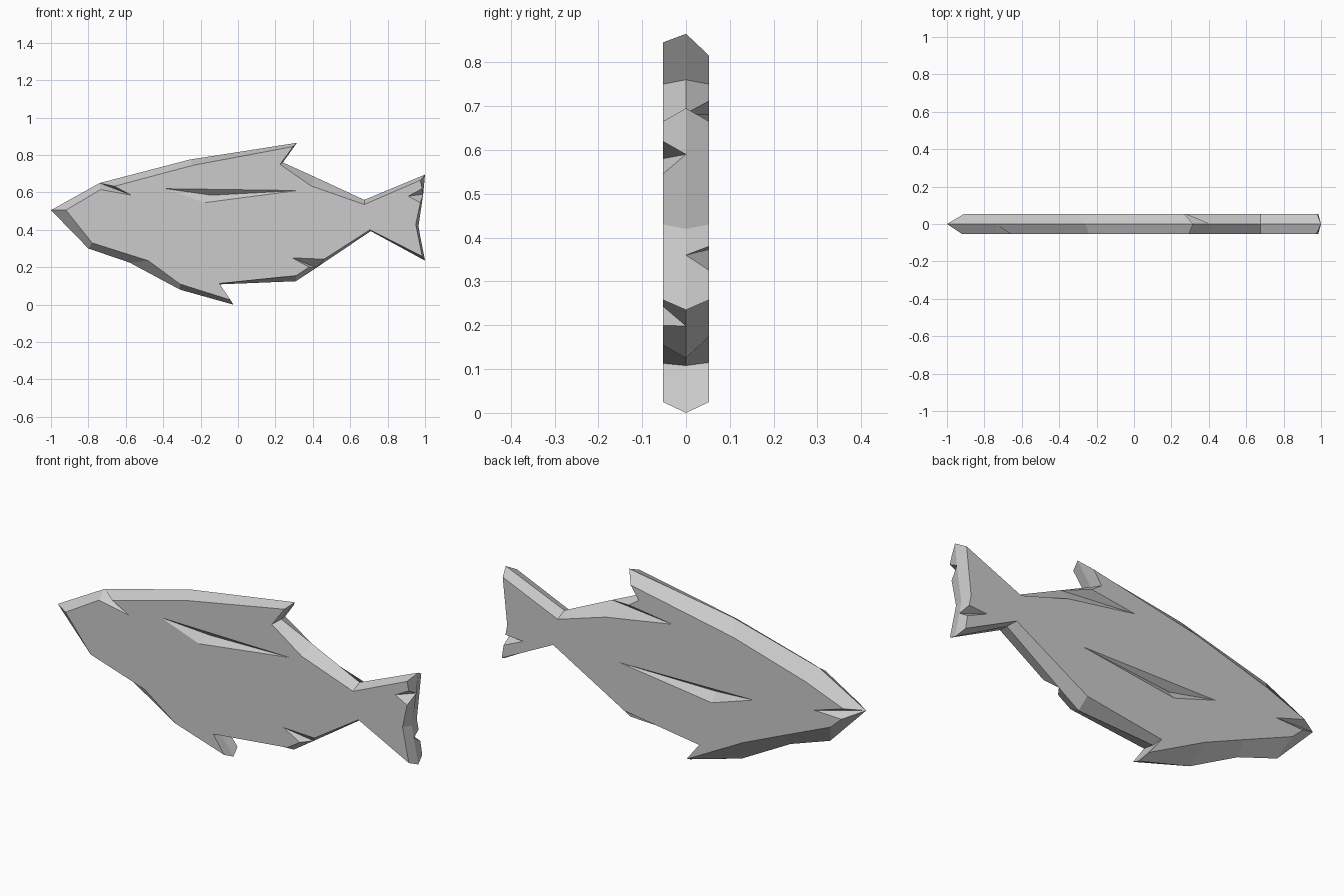
import bpy, bmesh
from mathutils import Vector

cube = bpy.data.objects.get("Cube")
if cube:
    bpy.data.objects.remove(cube, do_unlink=True)

HALF = 0.053

# Centre ridge of the body as (x, z), clockwise from the nose
RIDGE = [(-1, .505), (-.74, .65), (-.26, .775), (.315, .865), (.24, .76),
         (.41, .683), (.675, .56), (1, .695), (.99, .59), (.965, .42),
         (.975, .36), (1, .235), (.71, .393), (.42, .198), (.31, .125),
         (-.105, .108), (-.025, 0), (-.31, .08), (-.58, .225), (-.8, .3)]

# Flat side outlines as (x, z, ridge point it joins); repeats make notches
FRONT = [(-.92, .505, 0), (-.735, .615, 1), (-.57, .585, 1), (-.66, .633, 1),
         (-.24, .745, 2), (.295, .845, 3), (.225, .75, 4), (.39, .635, 5),
         (.675, .535, 6), (.975, .665, 7), (.985, .62, 8), (.91, .58, 8),
         (.975, .545, 8), (.95, .43, 9), (.985, .258, 11), (.705, .4, 12),
         (.46, .243, 13), (.29, .25, 13), (.38, .2, 13), (.31, .155, 14),
         (-.1, .113, 15), (-.04, .025, 16), (-.31, .11, 17),
         (-.48, .235, 18), (-.78, .33, 19)]
BACK = [(-.91, .51, 0), (-.7, .59, 1), (-.3, .705, 2), (.27, .815, 3),
        (.225, .75, 4), (.28, .712, 5), (.04, .68, 5), (.41, .617, 5),
        (.675, .535, 6), (.98, .665, 7), (.955, .43, 9), (.965, .38, 10),
        (.865, .373, 10), (.975, .325, 10), (.985, .258, 11), (.7, .4, 12),
        (.305, .175, 14), (-.11, .115, 15), (-.04, .025, 16),
        (-.35, .19, 17), (-.57, .285, 18), (-.84, .4, 19),
        (-.9, .455, 0), (-.75, .46, 0)]

# Three-cornered grooves in the flanks, with the deepest point last
FRONT_GROOVE = [(-.39, .62), (.32, .61), (-.18, .545), (-.14, .585)]
BACK_GROOVE = [(-.41, .42), (.33, .41), (-.18, .345), (-.18, .39)]


def ring_edges(bm, ring):
    """Edges joining a closed loop of vertices."""
    edges = []
    for a, b in zip(ring, ring[1:] + ring[:1]):
        edges.append(bm.edges.get((a, b)) or bm.edges.new((a, b)))
    return edges


def add_side(bm, ridge, outline, groove, side):
    """Bevelled rim, flat flank and sunken groove on one side."""
    y = side * HALF
    ring = [bm.verts.new((x, y, z)) for x, z, _ in outline]
    n = len(ridge)
    for k, vert in enumerate(ring):
        m = (k + 1) % len(ring)
        i, j = outline[k][2], outline[m][2]
        steps = (j - i) % n
        between = [ridge[(i + s) % n] for s in range(steps, -1, -1)]
        bm.faces.new([vert, ring[m]] + between)

    hole = [bm.verts.new((x, y, z)) for x, z in groove[:3]]
    x, z = groove[3]
    deep = bm.verts.new((x, side * 0.02, z))
    edges = ring_edges(bm, ring) + ring_edges(bm, hole)
    bmesh.ops.triangle_fill(bm, edges=edges, use_beauty=True,
                            normal=Vector((0, side, 0)))
    for a, b in zip(hole, hole[1:] + hole[:1]):
        bm.faces.new((a, b, deep))


# Body with fins and tail as one faceted solid
bm = bmesh.new()
ridge = [bm.verts.new((x, 0, z)) for x, z in RIDGE]
add_side(bm, ridge, FRONT, FRONT_GROOVE, -1)
add_side(bm, ridge, BACK, BACK_GROOVE, 1)
bmesh.ops.recalc_face_normals(bm, faces=bm.faces[:])

mesh = bpy.data.meshes.new("fish_body")
bm.to_mesh(mesh)
bm.free()
body = bpy.data.objects.new("fish_body", mesh)
bpy.context.collection.objects.link(body)

# Plain grey
grey = bpy.data.materials.new("plain_grey")
grey.use_nodes = True
colour = (0.6, 0.6, 0.6, 1)
grey.diffuse_color = colour
grey.node_tree.nodes["Principled BSDF"].inputs["Base Color"].default_value = colour
mesh.materials.append(grey)
